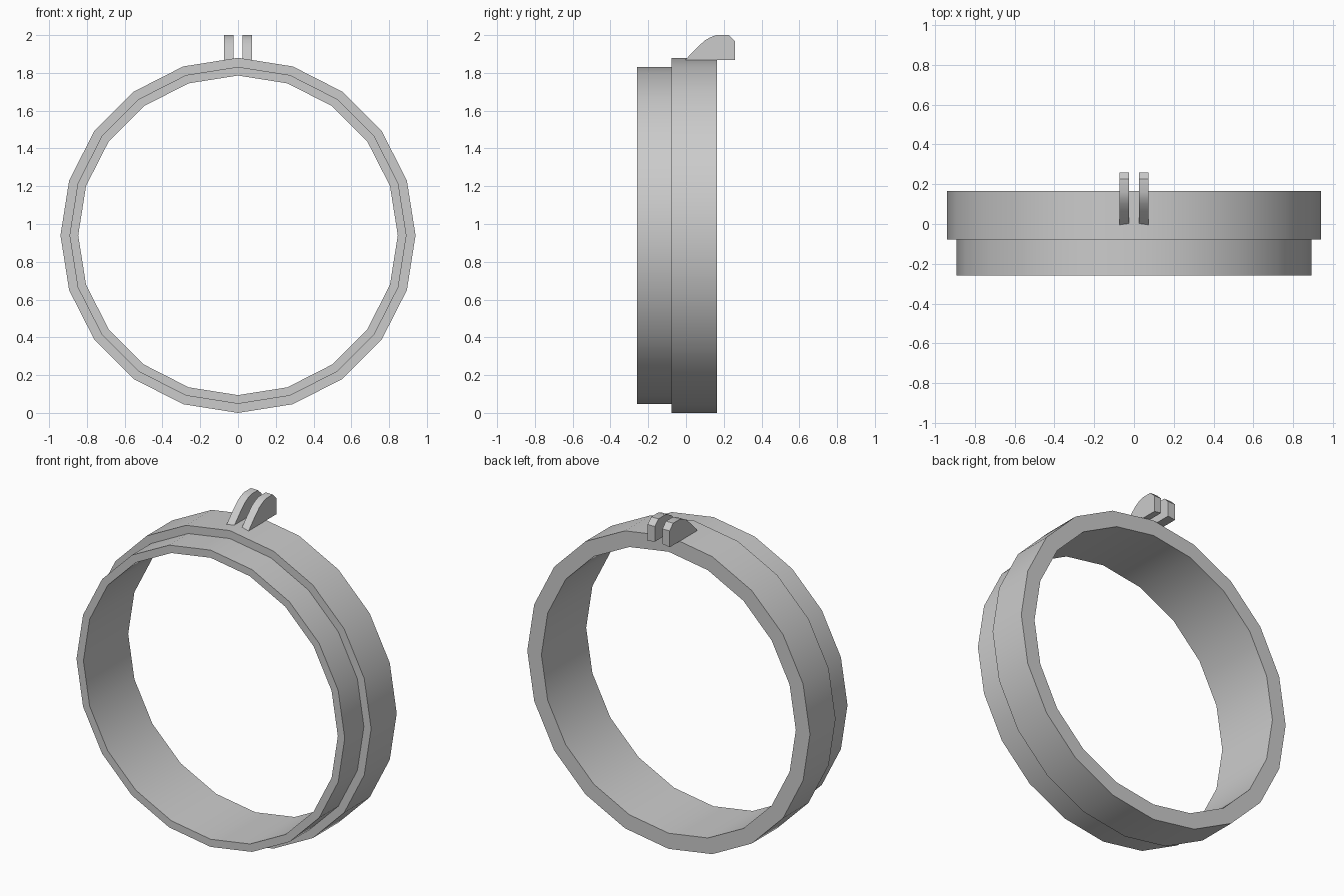
import bpy, bmesh, math

if "Cube" in bpy.data.objects:
    bpy.data.objects.remove(bpy.data.objects["Cube"])

SIDES = 20
CENTRE_Z = 0.94


def make_object(name, bm):
    bmesh.ops.recalc_face_normals(bm, faces=bm.faces)
    mesh = bpy.data.meshes.new(name)
    bm.to_mesh(mesh)
    bm.free()
    obj = bpy.data.objects.new(name, mesh)
    bpy.context.collection.objects.link(obj)
    bpy.ops.object.select_all(action='DESELECT')
    obj.select_set(True)
    bpy.context.view_layer.objects.active = obj
    bpy.ops.object.shade_smooth_by_angle(angle=math.radians(30))
    return obj


# Stepped ring: closed (radius, y) section swept round the y axis
section = [(0.846, -0.26), (0.892, -0.26), (0.892, -0.078),
           (0.94, -0.078), (0.94, 0.165), (0.846, 0.165)]
bm = bmesh.new()
loops = []
for i in range(SIDES):
    a = 2 * math.pi * i / SIDES
    loops.append([bm.verts.new((r * math.sin(a), y, CENTRE_Z + r * math.cos(a)))
                  for r, y in section])
n = len(section)
for i in range(SIDES):
    p, q = loops[i], loops[(i + 1) % SIDES]
    for j in range(n):
        k = (j + 1) % n
        bm.faces.new((p[j], p[k], q[k], q[j]))
make_object("stepped_ring", bm)

# Twin hinge lugs: (y, z) side profile, with feet resting on the sloping ring top
lug_top = [(0.065, 1.94), (0.10, 1.972), (0.128, 1.988), (0.16, 2.0),
           (0.226, 2.0), (0.26, 1.967)]


def lug(name, side):
    bm = bmesh.new()
    caps = []
    for x in (0.025, 0.073):
        foot = 1.88 - x * math.tan(math.radians(9))
        profile = [(foot - 1.873, foot)] + lug_top + [(0.26, foot)]
        caps.append([bm.verts.new((side * x, y, z)) for y, z in profile])
    inner, outer = caps
    bm.faces.new(inner)
    bm.faces.new(outer)
    for j in range(len(inner)):
        k = (j + 1) % len(inner)
        bm.faces.new((inner[j], inner[k], outer[k], outer[j]))
    make_object(name, bm)


lug("left_hinge_lug", -1)
lug("right_hinge_lug", 1)
